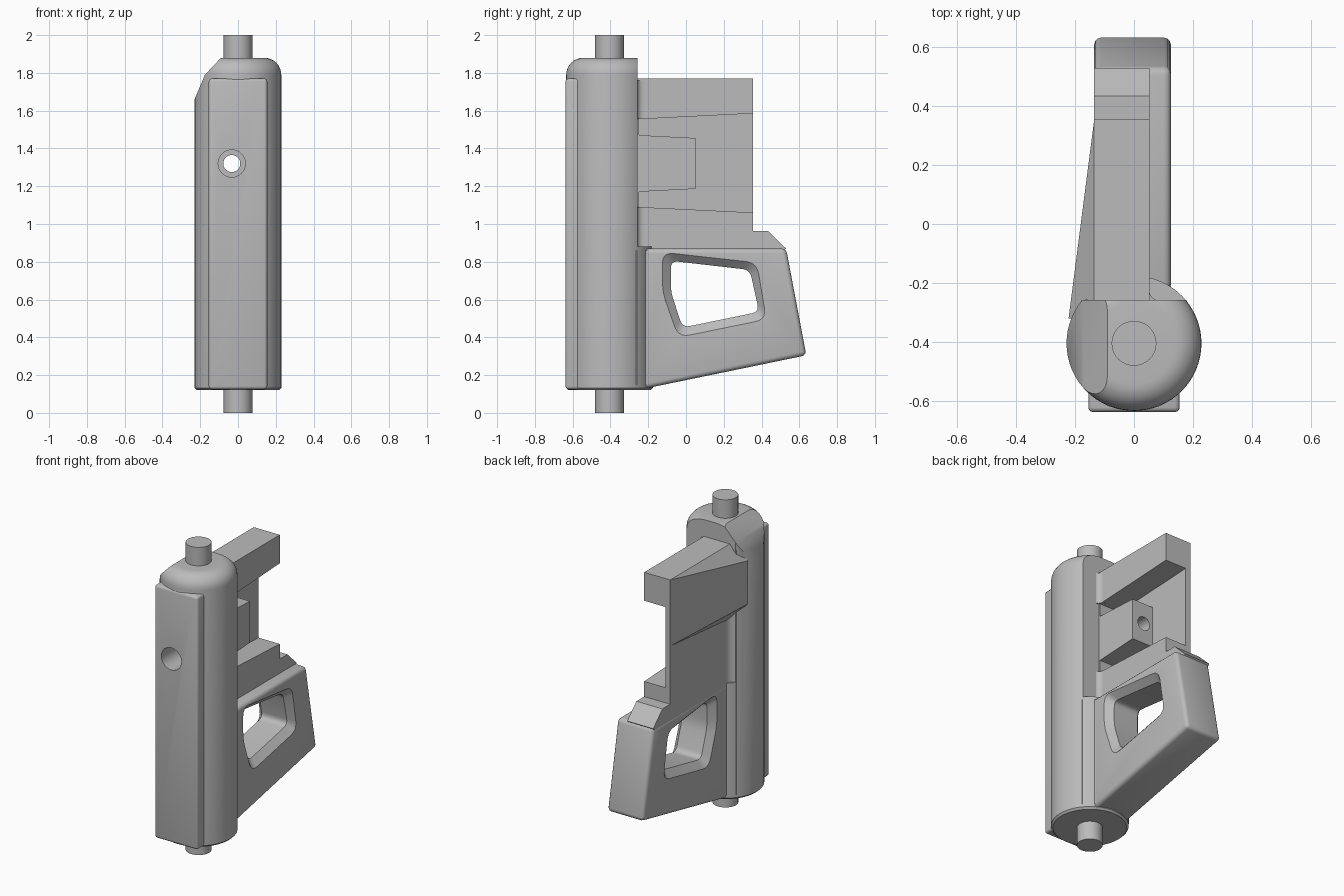
import bpy, bmesh, math
from mathutils import Vector

cube = bpy.data.objects.get("Cube")
if cube:
    bpy.data.objects.remove(cube, do_unlink=True)

grey = bpy.data.materials.new("plain_grey")
grey.use_nodes = True
grey.diffuse_color = (0.5, 0.5, 0.5, 1)
grey.node_tree.nodes["Principled BSDF"].inputs["Base Color"].default_value = (0.5, 0.5, 0.5, 1)

AXIS_Y = -0.405   # body cylinder axis
WALL = -0.135     # right-hand wall of the handle


def finish(name, bm):
    bmesh.ops.recalc_face_normals(bm, faces=bm.faces)
    mesh = bpy.data.meshes.new(name)
    bm.to_mesh(mesh)
    bm.free()
    mesh.materials.append(grey)
    obj = bpy.data.objects.new(name, mesh)
    bpy.context.collection.objects.link(obj)
    return obj


def loft(name, rings):
    """Skin matching closed rings and cap both ends."""
    bm = bmesh.new()
    loops = [[bm.verts.new(p) for p in ring] for ring in rings]
    n = len(loops[0])
    for a, b in zip(loops, loops[1:]):
        for i in range(n):
            bm.faces.new((a[i], a[(i + 1) % n], b[(i + 1) % n], b[i]))
    bm.faces.new(loops[0])
    bm.faces.new(loops[-1])
    return finish(name, bm)


def side_prism(name, pts, x0, x1):
    return loft(name, [[(x, y, z) for y, z in pts] for x in (x0, x1)])


def plan_prism(name, pts, z0, z1):
    return loft(name, [[(x, y, z) for x, y in pts] for z in (z0, z1)])


def lathe(name, profile, n=64):
    return loft(name, [[(r * math.cos(t), AXIS_Y + r * math.sin(t), z)
                        for t in (math.tau * i / n for i in range(n))] for r, z in profile])


def rod(name, r, y0, y1, x=-0.033, z=1.32, n=32):
    return loft(name, [[(x + r * math.cos(math.tau * i / n), y, z + r * math.sin(math.tau * i / n))
                        for i in range(n)] for y in (y0, y1)])


def hull(name, pts):
    bm = bmesh.new()
    for p in pts:
        bm.verts.new(p)
    bmesh.ops.convex_hull(bm, input=bm.verts)
    return finish(name, bm)


def round_corners(pts, radius, steps=5):
    out = []
    for i, p in enumerate(pts):
        p, a, b = Vector(p), Vector(pts[i - 1]), Vector(pts[(i + 1) % len(pts)])
        s, e = p + (a - p).normalized() * radius, p + (b - p).normalized() * radius
        for k in range(steps + 1):
            t = k / steps
            out.append(s * (1 - t) ** 2 + p * 2 * t * (1 - t) + e * t * t)
    return out


def bake(obj):
    bpy.context.view_layer.update()
    ev = obj.evaluated_get(bpy.context.evaluated_depsgraph_get())
    mesh = bpy.data.meshes.new_from_object(ev)
    obj.modifiers.clear()
    obj.data = mesh


def bevel(obj, width, segments=3):
    m = obj.modifiers.new("Bevel", 'BEVEL')
    m.width, m.segments, m.limit_method = width, segments, 'ANGLE'
    bake(obj)


def cut(obj, *cutters):
    for c in cutters:
        m = obj.modifiers.new("Cut", 'BOOLEAN')
        m.operation, m.object, m.solver = 'DIFFERENCE', c, 'EXACT'
        bake(obj)


def slice_off(obj, point, normal):
    bm = bmesh.new()
    bm.from_mesh(obj.data)
    geom = bm.verts[:] + bm.edges[:] + bm.faces[:]
    res = bmesh.ops.bisect_plane(bm, geom=geom, plane_co=point, plane_no=normal, clear_outer=True)
    edges = [e for e in res["geom_cut"] if isinstance(e, bmesh.types.BMEdge)]
    bmesh.ops.contextual_create(bm, geom=edges)
    bm.to_mesh(obj.data)
    bm.free()


# Cylindrical body with a rounded top
R, F = 0.229, 0.09
arc = [(R - F + F * math.cos(a), 1.88 - F + F * math.sin(a))
       for a in (math.pi / 2 * i / 8 for i in range(9))]
body = lathe("body_cylinder", [(R - 0.012, 0.12), (R, 0.132)] + arc)
slice_off(body, (-0.175, 0, 1.79), (-0.92, 0, 0.39))
slice_off(body, (-0.175, 0, 1.79), (-0.73, 0, 0.69))

# Pins at both ends
for name, z0, z1 in (("bottom_pin", 0, 0.2), ("top_pin", 1.8, 2)):
    lathe(name, [(0.076, z0), (0.076, z1)], 40)

# Front plate
plate = plan_prism("front_plate", [(-0.155, -0.638), (0.155, -0.638), (0.155, -0.45), (-0.155, -0.45)],
                   0.125, 1.77)
bevel(plate, 0.016)

# Grip with a chamfered window
grip = side_prism("grip", [(-0.25, 0.122), (0.637, 0.305), (0.53, 0.87), (-0.3, 0.87)], WALL, 0.125)
bevel(grip, 0.024)
outer = round_corners([(-0.125, 0.85), (0.375, 0.795), (0.425, 0.495), (-0.04, 0.4), (-0.125, 0.64)], 0.06)
inner = round_corners([(-0.08, 0.805), (0.338, 0.757), (0.387, 0.535), (-0.018, 0.452), (-0.08, 0.64)], 0.04)
window = loft("window_cutter", [[(x, y, z) for y, z in ring] for x, ring in (
    (-0.2, outer), (WALL, outer), (-0.095, inner), (0.085, inner), (0.125, outer), (0.2, outer))])

# Upper channel: thin wall with top and bottom ledges
channel = side_prism("upper_channel", [(-0.3, 0.855), (0.515, 0.855), (0.53, 0.87), (0.435, 0.962),
                                       (0.355, 0.962), (0.355, 1.77), (-0.3, 1.77)], WALL, 0.052)
recess = side_prism("recess_cutter", [(-0.25, 1.09), (0.45, 1.056), (0.45, 1.59), (-0.25, 1.555)], -0.1, 0.2)
boss = side_prism("bored_block", [(-0.3, 1.168), (0.05, 1.186), (0.05, 1.455), (-0.3, 1.473)], -0.12, 0.052)

# Tapered cheek on the channel's outer side
cheek = hull("side_cheek", [(WALL, 0.355, 1.77), (WALL, 0.355, 1.34), (-0.1, 0.355, 1.77), (-0.1, 0.355, 1.34),
                            (WALL, -0.32, 1.77), (-0.222, -0.32, 1.66), (-0.222, -0.32, 1.38),
                            (WALL, -0.32, 1.28), (-0.1, -0.32, 1.77), (-0.1, -0.32, 1.28)])

# Curved fillets where the handle meets the body
def fillet(name, side, x, y, reach, z0, z1):
    curve = [(side * (x + reach * (1 - math.sin(a))), y + reach * (1 - math.cos(a)))
             for a in (math.pi / 2 * i / 6 for i in range(7))]
    plan_prism(name, curve + [(side * (x - 0.03), y + reach), (side * (x - 0.03), y - 0.06),
                              (side * (x + reach), y - 0.06)], z0, z1)

fillet("left_grip_fillet", 1, 0.125, -0.26, 0.055, 0.15, 0.86)
fillet("right_handle_fillet", -1, -WALL, -0.26, 0.045, 0.15, 1.74)
fillet("channel_fillet", 1, 0.052, -0.26, 0.035, 0.86, 1.09)
fillet("top_bar_fillet", 1, 0.052, -0.26, 0.035, 1.555, 1.76)

# Flat back of the upper body, window, recess and stepped bore
flat = side_prism("flat_cutter", [(-0.258, 0.88), (0.1, 0.88), (0.1, 2.1), (-0.258, 2.1)], -0.4, 0.4)
bore = rod("bore_cutter", 0.045, -0.8, 0.3)
counterbore = rod("counterbore_cutter", 0.072, -0.8, -0.4)
cut(body, flat, bore, counterbore)
cut(plate, bore, counterbore)
cut(grip, window)
cut(channel, recess, bore)
cut(boss, bore)
for helper in (flat, bore, counterbore, window, recess):
    bpy.data.objects.remove(helper, do_unlink=True)

# Smooth shading with sharp edges kept
for obj in bpy.context.scene.objects:
    obj.select_set(obj.type == 'MESH')
    if obj.type == 'MESH':
        bpy.context.view_layer.objects.active = obj
bpy.ops.object.shade_smooth_by_angle(angle=math.radians(30))
